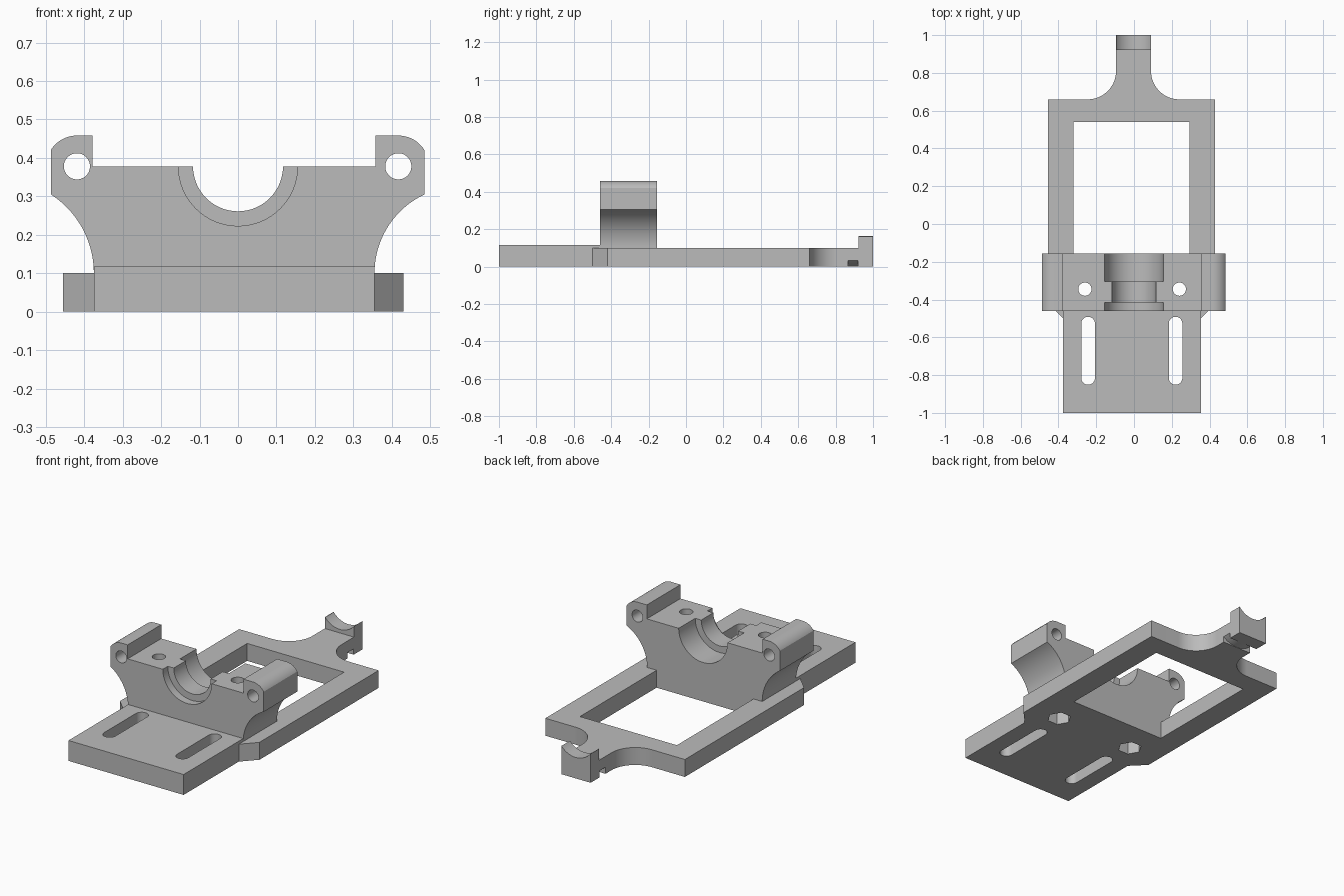
import bpy
import bmesh
from math import radians, degrees, cos, sin, sqrt, atan2, asin

if "Cube" in bpy.data.objects:
    bpy.data.objects.remove(bpy.data.objects["Cube"], do_unlink=True)

grey = bpy.data.materials.new("plain grey")
grey.use_nodes = True
colour = (0.5, 0.5, 0.5, 1)
grey.diffuse_color = colour
grey.node_tree.nodes["Principled BSDF"].inputs["Base Color"].default_value = colour


def arc(cx, cy, r, start, end, n=20):
    angles = [radians(start + (end - start) * i / n) for i in range(n + 1)]
    return [(cx + r * cos(a), cy + r * sin(a)) for a in angles]


def prism(name, outline, low, high, axis="z"):
    """Extrude an outline, drawn in the ground plane or the front plane."""
    def place(p, h):
        return (p[0], p[1], h) if axis == "z" else (p[0], h, p[1])
    bm = bmesh.new()
    bottom = [bm.verts.new(place(p, low)) for p in outline]
    top = [bm.verts.new(place(p, high)) for p in outline]
    bm.faces.new(bottom)
    bm.faces.new(top)
    for i in range(len(outline)):
        j = (i + 1) % len(outline)
        bm.faces.new((bottom[i], bottom[j], top[j], top[i]))
    bmesh.ops.recalc_face_normals(bm, faces=bm.faces)
    mesh = bpy.data.meshes.new(name)
    bm.to_mesh(mesh)
    bm.free()
    mesh.materials.append(grey)
    ob = bpy.data.objects.new(name, mesh)
    bpy.context.collection.objects.link(ob)
    return ob


def rect(x0, x1, y0, y1):
    return [(x0, y0), (x1, y0), (x1, y1), (x0, y1)]


def circle(cx, cy, r, n=48):
    return arc(cx, cy, r, 0, 360, n)[:-1]


def combine(target, tool, operation):
    """Apply a boolean and remove the tool."""
    tool.hide_render = True
    mod = target.modifiers.new("shape", "BOOLEAN")
    mod.operation = operation
    mod.solver = "EXACT"
    mod.object = tool
    bpy.context.view_layer.objects.active = target
    bpy.ops.object.modifier_apply(modifier=mod.name)
    bpy.data.objects.remove(tool, do_unlink=True)


def cut(target, outline, low, high, axis="z"):
    combine(target, prism("cutter", outline, low, high, axis), "DIFFERENCE")


# Frame plate with chamfered front corners and a filleted rear neck
frame_outline = [(-0.375, -0.5), (0.355, -0.5), (0.43, -0.42), (0.43, 0.66)]
frame_outline += arc(0.24, 0.81, 0.15, 270, 180)
frame_outline += [(0.09, 1), (-0.095, 1)]
frame_outline += arc(-0.245, 0.81, 0.15, 0, -90)
frame_outline += [(-0.455, 0.66), (-0.455, -0.42)]
mount = prism("bearing_mount", frame_outline, 0, 0.1)

# Thicker front plate
front_plate = prism("front_plate", rect(-0.375, 0.355, -1, -0.455), 0, 0.117)
combine(mount, front_plate, "UNION")


# Bearing block with flared sides and a lug at each end
def block_side(sign, foot, inner, outer, hole):
    width, height = outer - foot, 0.205
    r = (width ** 2 + height ** 2) / (2 * width)
    end = degrees(atan2(height, width - r))
    clip = degrees(asin(sqrt(0.08 ** 2 - (outer - hole) ** 2) / 0.08))
    points = [(foot, 0.05)]
    points += arc(foot + r, 0.1, r, 180, end)
    points += arc(hole, 0.378, 0.08, clip, 90)
    points += [(inner, 0.458), (inner, 0.378)]
    return [(sign * x, z) for x, z in points]


right_lug, left_lug = -0.419, 0.417
block_outline = block_side(1, 0.355, 0.357, 0.485, left_lug)
block_outline += block_side(-1, 0.375, 0.378, 0.487, -right_lug)[::-1]
block = prism("bearing_block", block_outline, -0.46, -0.155, "y")

# Stepped bearing seat
for radius, y0, y1 in [(0.155, -0.5, -0.415), (0.117, -0.48, -0.1), (0.155, -0.305, -0.1)]:
    cut(block, circle(0, 0.378, radius, 64), y0, y1, "y")

# Lug holes
for x in (right_lug, left_lug):
    cut(block, circle(x, 0.378, 0.034), -0.6, 0, "y")
combine(mount, block, "UNION")

# Rear post with a concave cradle
post = prism("rear_post", rect(-0.095, 0.09, 0.922, 1), 0, 0.165)
cut(post, circle(0, 0.237, 0.117, 64), 0.9, 1.1, "y")
combine(mount, post, "UNION")

# Frame window
cut(mount, rect(-0.32, 0.295, -0.155, 0.54), -0.1, 0.2)

# Bolt holes with hexagonal nut pockets underneath
for x in (-0.26, 0.24):
    cut(mount, circle(x, -0.345, 0.035), -0.1, 0.6)
    cut(mount, circle(x, -0.345, 0.065, 6), -0.1, 0.08)

# Adjustment slots
for x in (-0.243, 0.22):
    slot = arc(x, -0.527, 0.036, 0, 180) + arc(x, -0.815, 0.036, 180, 360)
    cut(mount, slot, -0.1, 0.2)

# Curved strap channel under the neck
channel = arc(0, 0.141, 0.14, 225, 315) + [(0.11, -0.05), (-0.11, -0.05)]
cut(mount, channel, 0.865, 0.92, "y")

# Smooth curved walls, crisp edges
bpy.ops.object.select_all(action="DESELECT")
mount.select_set(True)
bpy.context.view_layer.objects.active = mount
bpy.ops.object.shade_smooth_by_angle(angle=radians(25))
